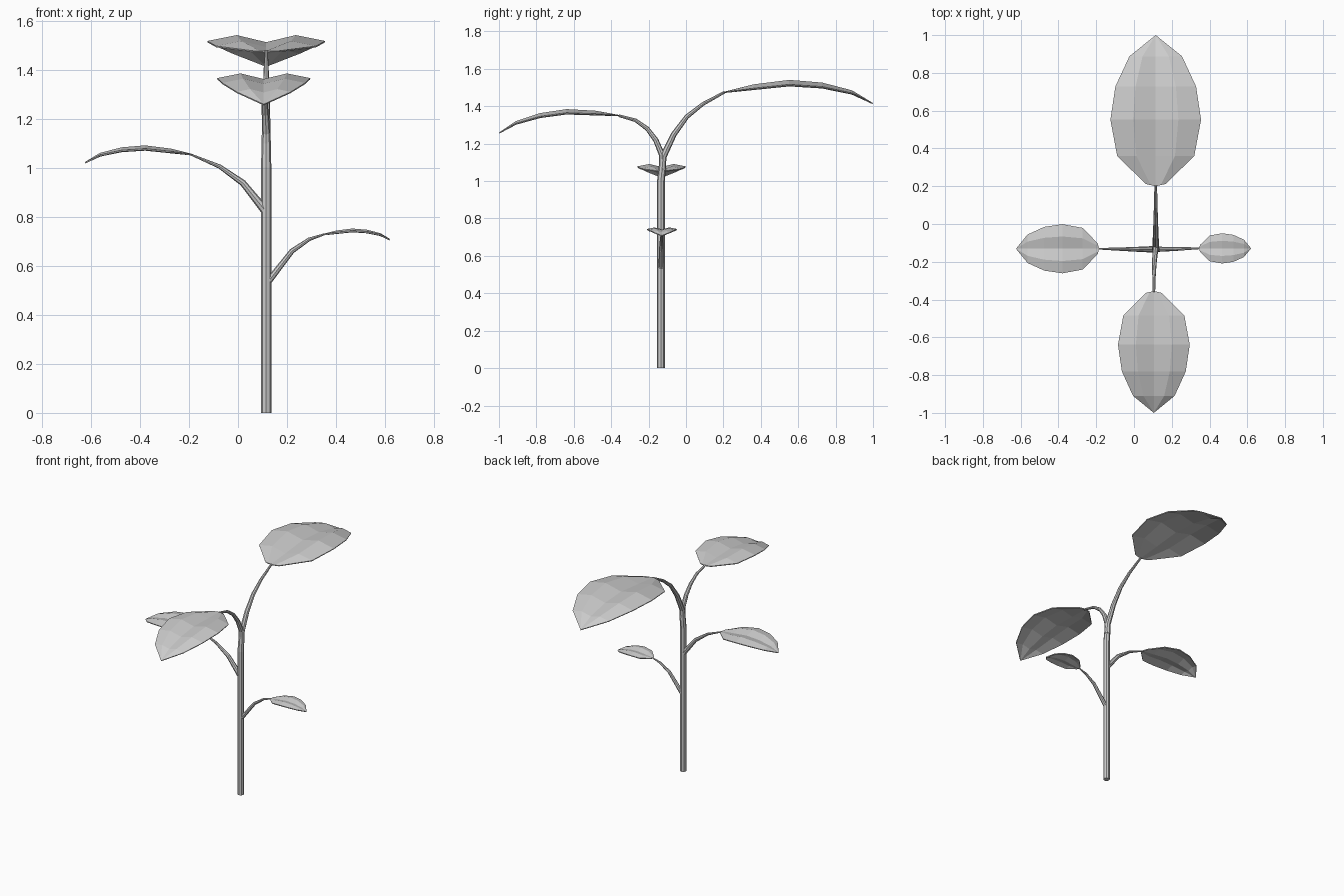
import bpy, bmesh
from mathutils import Vector

if "Cube" in bpy.data.objects:
    bpy.data.objects.remove(bpy.data.objects["Cube"])


def tube(name, points, r0, r1, taper_from=0):
    """Eight-sided tapering stalk along a polyline."""
    cu = bpy.data.curves.new(name, 'CURVE')
    cu.dimensions = '3D'
    cu.bevel_depth = 1.0
    cu.bevel_resolution = 2
    cu.use_fill_caps = True
    sp = cu.splines.new('POLY')
    sp.points.add(len(points) - 1)
    last = len(points) - 1
    for i, p in enumerate(points):
        sp.points[i].co = (*p, 1)
        f = max(0, i - taper_from) / (last - taper_from)
        sp.points[i].radius = r0 + (r1 - r0) * f
    sp.use_smooth = False
    ob = bpy.data.objects.new(name, cu)
    bpy.context.collection.objects.link(ob)
    bpy.ops.object.select_all(action='DESELECT')
    ob.select_set(True)
    bpy.context.view_layer.objects.active = ob
    bpy.ops.object.convert(target='MESH')


# Shared leaf shape: position along leaf, relative width, arch height
ROWS = [(0, .22, 0), (.2, .85, .05), (.44, 1, .08), (.66, .89, .062), (.86, .58, .01)]
TIP_DROP = -.075


def leaf(name, base, direction, length, half, slope=0.0):
    """Arched blade with an M-shaped cross-section."""
    base, d = Vector(base), Vector(direction)
    side = Vector((0, 0, 1)).cross(d)
    up = Vector((0, 0, 1))
    bm = bmesh.new()
    rows = []
    for t, w, h in ROWS:
        row = []
        for s, dip in ((-1, .10), (-.5, 0), (0, .12), (.5, 0), (1, .10)):
            # base row corners sweep slightly outward along the blade
            along = t + (.015 * abs(s) if t == 0 else 0)
            z = (h + slope * t) * length - dip * w * half * (t > 0)
            row.append(bm.verts.new(base + d * along * length + side * s * w * half + up * z))
        rows.append(row)
    tip = bm.verts.new(base + d * length + up * (TIP_DROP + slope) * length)
    for a, b in zip(rows, rows[1:]):
        for i in range(4):
            bm.faces.new((a[i + 1], a[i], b[i], b[i + 1]))
    for i in range(4):
        bm.faces.new((rows[-1][i + 1], rows[-1][i], tip))
    bmesh.ops.recalc_face_normals(bm, faces=bm.faces)
    if sum(f.normal.z for f in bm.faces) < 0:
        bmesh.ops.reverse_faces(bm, faces=bm.faces)
    me = bpy.data.meshes.new(name)
    bm.to_mesh(me)
    bm.free()
    ob = bpy.data.objects.new(name, me)
    bpy.context.collection.objects.link(ob)
    sol = ob.modifiers.new('thickness', 'SOLIDIFY')
    sol.thickness = .006
    sol.offset = -1


X, Y = .115, -.134

# Main stem, bending back into the top leaf
tube('main_stem', [(X, Y, 0), (X, Y, 1.0), (X, -.122, 1.13), (X, -.065, 1.25),
                   (X, .005, 1.345), (X, .09, 1.412), (X, .205, 1.475)], .021, .007, 1)
# Side stalks
tube('front_stalk', [(X, -.124, 1.06), (X, -.128, 1.14), (.111, -.162, 1.22), (.108, -.207, 1.28),
                     (.106, -.27, 1.325), (.105, -.36, 1.35)], .019, .007)
tube('left_stalk', [(X, Y, .82), (.02, -.134, .938), (-.075, -.133, 1.005),
                    (-.19, -.131, 1.053)], .018, .004)
tube('right_stalk', [(X, Y, .525), (.22, -.132, .66), (.29, -.13, .708),
                     (.35, -.129, .728)], .014, .004)

# Leaves
leaf('back_leaf', (X, .2, 1.477), (0, 1, 0), .8, .24)
leaf('front_leaf', (.105, -.355, 1.353), (0, -1, 0), .645, .19, -.07)
leaf('left_leaf', (-.185, -.131, 1.056), (-1, 0, 0), .44, .13)
leaf('right_leaf', (.345, -.129, .73), (1, 0, 0), .275, .08)
